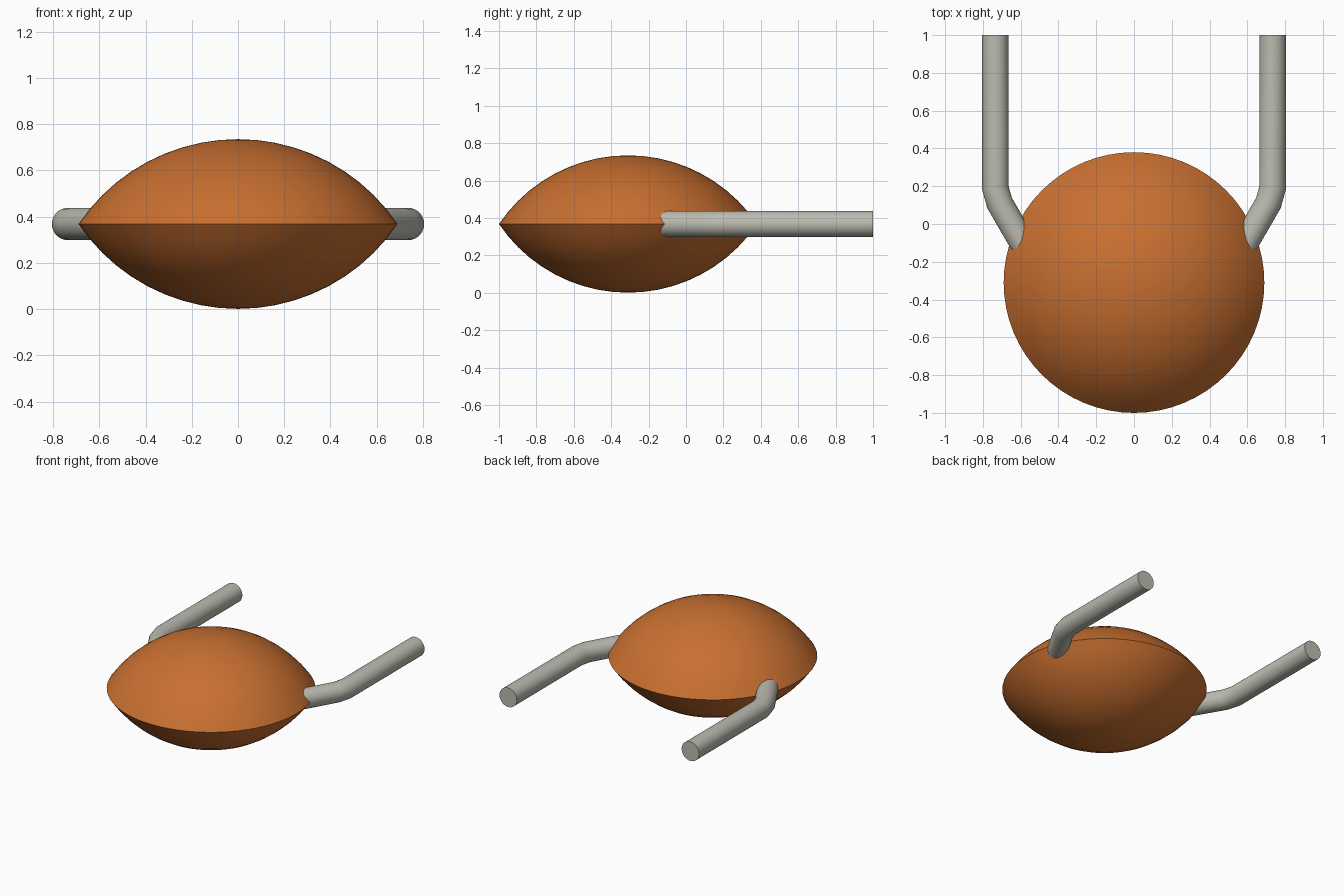
import bpy, bmesh, math
from mathutils import Vector

if "Cube" in bpy.data.objects:
    bpy.data.objects.remove(bpy.data.objects["Cube"])


def material(name, rgb):
    m = bpy.data.materials.new(name)
    m.diffuse_color = (*rgb, 1)
    m.use_nodes = True
    m.node_tree.nodes["Principled BSDF"].inputs["Base Color"].default_value = m.diffuse_color
    return m


def finish(name, bm, mat, angle):
    bmesh.ops.recalc_face_normals(bm, faces=bm.faces)
    me = bpy.data.meshes.new(name)
    bm.to_mesh(me)
    bm.free()
    me.materials.append(mat)
    ob = bpy.data.objects.new(name, me)
    bpy.context.collection.objects.link(ob)
    bpy.ops.object.select_all(action='DESELECT')
    ob.select_set(True)
    bpy.context.view_layer.objects.active = ob
    bpy.ops.object.shade_smooth_by_angle(angle=math.radians(angle))
    return ob


orange = material("orange", (0.58, 0.16, 0.03))
grey = material("warm_grey", (0.50, 0.50, 0.44))
MID = 0.368            # height of the seam and the arms

# Lens-shaped body: two spherical caps joined at a sharp rim
R, H, SEG, RINGS = 0.69, 0.367, 64, 10
ball = (R * R + H * H) / (2 * H)
cap = math.asin(R / ball)
bm = bmesh.new()
profile = []
for i in range(-RINGS, RINGS + 1):
    a = cap * (1 - abs(i) / RINGS)
    z = math.copysign(ball * math.cos(a) - (ball - H), i)
    profile.append(bm.verts.new((ball * math.sin(a), -0.31, MID + z)))
    profile[-1].co.y = -0.31
edges = [bm.edges.new(p) for p in zip(profile, profile[1:])]
bmesh.ops.spin(bm, geom=profile + edges, cent=(0, -0.31, MID), axis=(0, 0, 1),
               angle=math.tau, steps=SEG, use_duplicate=False)
bmesh.ops.remove_doubles(bm, verts=bm.verts, dist=0.0005)
finish("lens_body", bm, orange, 40)

# Two bent round arms, with mitred joints and flat ends
PATH = [(0.735, 1.0), (0.735, 0.195), (0.712, 0.112), (0.512, -0.234)]
RAD, SIDES = 0.07, 32


def arm(name, side):
    pts = [Vector((side * x, y, MID)) for x, y in PATH]
    dirs = [(b - a).normalized() for a, b in zip(pts, pts[1:])]
    bm = bmesh.new()
    rings = []
    for i, p in enumerate(pts):
        d0, d1 = dirs[max(i - 1, 0)], dirs[min(i, len(dirs) - 1)]
        t = (d0 + d1).normalized()
        across = Vector((t.y, -t.x, 0)) / t.dot(d0)
        rings.append([bm.verts.new(p + RAD * (across * math.cos(k * math.tau / SIDES)
                      + Vector((0, 0, math.sin(k * math.tau / SIDES)))))
                      for k in range(SIDES)])
    for a, b in zip(rings, rings[1:]):
        for k in range(SIDES):
            n = (k + 1) % SIDES
            bm.faces.new((a[k], a[n], b[n], b[k]))
    bm.faces.new(rings[0])
    bm.faces.new(rings[-1])
    finish(name, bm, grey, 30)


arm("right_arm", 1)
arm("left_arm", -1)
